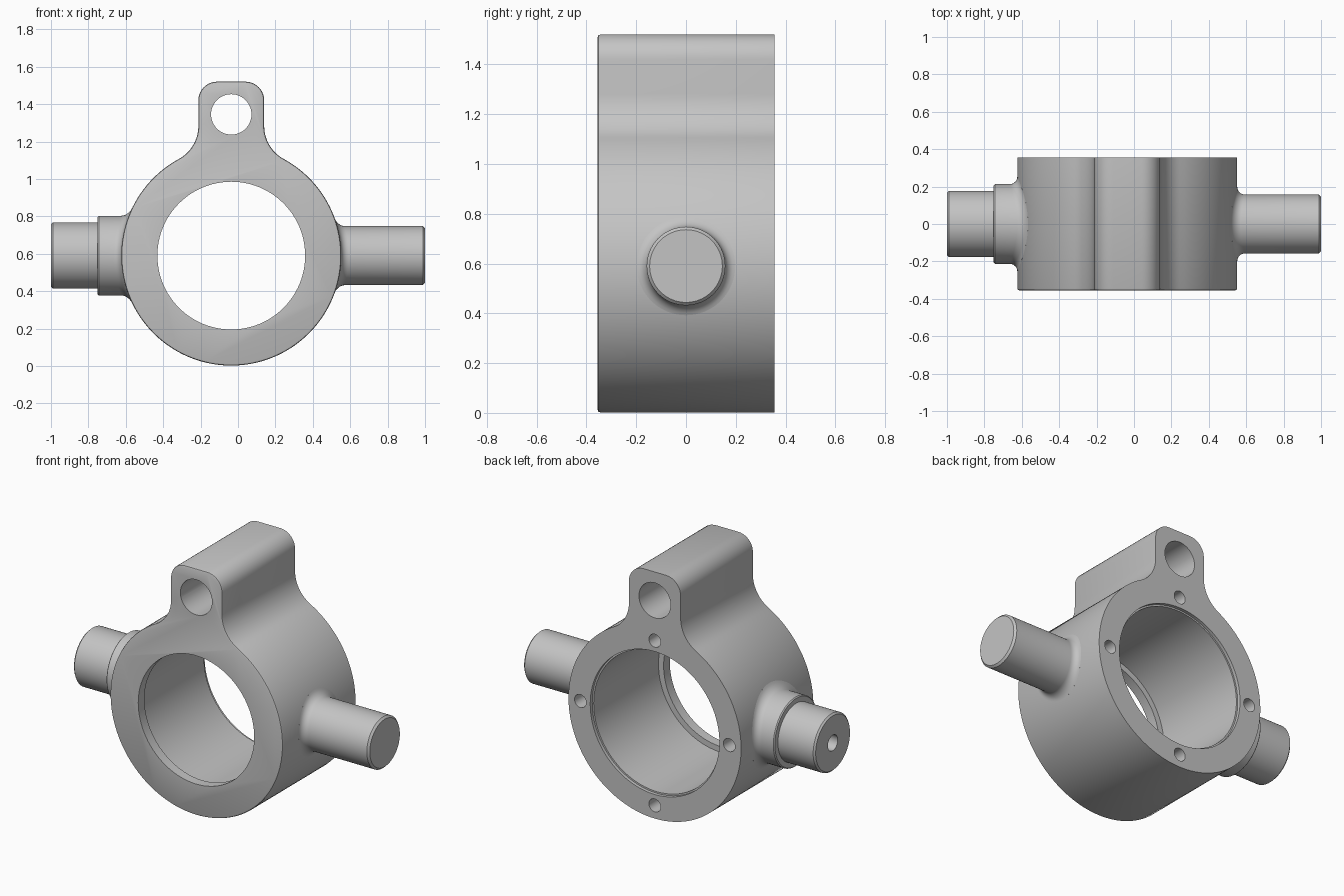
import bpy, bmesh
from math import sin, cos, pi, sqrt, atan2
from mathutils import Matrix, Vector

cube = bpy.data.objects.get("Cube")
if cube:
    bpy.data.objects.remove(cube)

CX, CZ = -0.036, 0.59      # ring centre
R = 0.588                  # ring outer radius
DEPTH = 0.355              # half depth of the body
TAB_HALF, TAB_TOP = 0.176, 0.93   # lug, measured from the ring centre

steel = bpy.data.materials.new("grey_steel")
steel.use_nodes = True
GREY = (0.55, 0.55, 0.55, 1)
steel.diffuse_color = GREY
steel.node_tree.nodes["Principled BSDF"].inputs["Base Color"].default_value = GREY


def loft(name, rings):
    """Closed solid through equal-sized rings of points."""
    bm = bmesh.new()
    loops = [[bm.verts.new(p) for p in ring] for ring in rings]
    n = len(loops[0])
    for a, b in zip(loops, loops[1:]):
        for i in range(n):
            j = (i + 1) % n
            bm.faces.new((a[i], a[j], b[j], b[i]))
    bm.faces.new(loops[0])
    bm.faces.new(loops[-1])
    bmesh.ops.recalc_face_normals(bm, faces=bm.faces)
    mesh = bpy.data.meshes.new(name)
    bm.to_mesh(mesh)
    bm.free()
    mesh.materials.append(steel)
    ob = bpy.data.objects.new(name, mesh)
    bpy.context.collection.objects.link(ob)
    return ob


def lathe(name, profile, matrix, sides=64, hug=0):
    """Turn (height, radius) pairs; the first `hug` rings follow the ring's curved wall."""
    rings = []
    for k, (h, r) in enumerate(profile):
        ring = []
        for i in range(sides):
            a = 2 * pi * i / sides
            wall = sqrt(R * R - (r * cos(a)) ** 2) if k < hug else 0
            ring.append(matrix @ Vector((r * cos(a), r * sin(a), h + wall)))
        rings.append(ring)
    return loft(name, rings)


def arc(cx, cz, r, a0, a1, n):
    return [(cx + r * cos(a0 + (a1 - a0) * i / n), cz + r * sin(a0 + (a1 - a0) * i / n))
            for i in range(n + 1)]


def outline(inset, y):
    """Ring with a filleted, round-cornered lug, shrunk by `inset`."""
    rad, half, top = R - inset, TAB_HALF - inset, TAB_TOP - inset
    fil, corner = 0.2 + inset, 0.1 - inset
    fx = half + fil
    fz = sqrt((rad + fil) ** 2 - fx ** 2)
    meet = atan2(fz, fx)
    side = arc(0, 0, rad, -pi / 2, meet, 56)
    side += arc(fx, fz, fil, pi + meet, pi, 12)[1:]
    side += arc(half - corner, top - corner, corner, 0, pi / 2, 10)
    pts = side + [(-x, z) for x, z in reversed(side[1:])]
    return [Vector((CX + x, y, CZ + z)) for x, z in pts]


def finish(ob):
    bpy.ops.object.select_all(action='DESELECT')
    ob.select_set(True)
    bpy.context.view_layer.objects.active = ob
    bpy.ops.object.shade_smooth_by_angle(angle=pi / 6)


def along_y(x, z):
    """Places a turned shape with its axis pointing to the back."""
    return Matrix.Translation((x, 0, z)) @ Matrix.Rotation(-pi / 2, 4, 'X')


# Body with a small rounded front edge
body = loft("ring_body", [outline(0.01, -DEPTH), outline(0.003, -DEPTH + 0.003),
                          outline(0, -DEPTH + 0.01), outline(0, DEPTH)])

# Stepped main bore, lug hole and four blind bolt holes in the back
cutters = [
    lathe("bore_cutter", [(-0.4, 0.395), (-0.295, 0.395), (-0.295, 0.43), (0.335, 0.43),
                          (0.335, 0.44), (0.4, 0.44)], along_y(CX, CZ), 96),
    lathe("lug_hole_cutter", [(-0.4, 0.108), (0.4, 0.108)], along_y(CX, CZ + 0.755), 48),
]
for i in range(4):
    a = i * pi / 2
    cutters.append(lathe("bolt_hole_cutter", [(0.15, 0.04), (0.4, 0.04)],
                         along_y(CX + 0.507 * cos(a), CZ + 0.507 * sin(a)), 32))
bpy.context.view_layer.objects.active = body
for c in cutters:
    c.hide_render = True
    mod = body.modifiers.new("cut", 'BOOLEAN')
    mod.operation = 'DIFFERENCE'
    mod.solver = 'EXACT'
    mod.object = c
    bpy.ops.object.modifier_apply(modifier=mod.name)
    bpy.data.objects.remove(c)
finish(body)


def root(r, f=0.04, n=6):
    """Fillet rings where a trunnion meets the wall."""
    rings = [(-0.015, r + f)]
    for i in range(n + 1):
        t = pi / 2 * i / n
        rings.append((f * (1 - cos(t)), r + f * (1 - sin(t))))
    return rings


def trunnion(name, r, tail, sign):
    base = root(r)
    place = Matrix.Translation((CX, 0, CZ)) @ Matrix.Rotation(sign * pi / 2, 4, 'Y')
    finish(lathe(name, base + tail, place, 64, len(base)))


# Plain trunnion on the left, stepped and drilled trunnion on the right
tip = 1 - CX
trunnion("left_trunnion", 0.158, [(tip - 0.012, 0.158), (tip, 0.146)], 1)
tip = 1 + CX
trunnion("right_trunnion", 0.213,
         [(0.708, 0.213), (0.714, 0.207), (0.714, 0.177), (tip - 0.01, 0.177),
          (tip, 0.167), (tip, 0.048), (tip - 0.25, 0.048)], -1)
